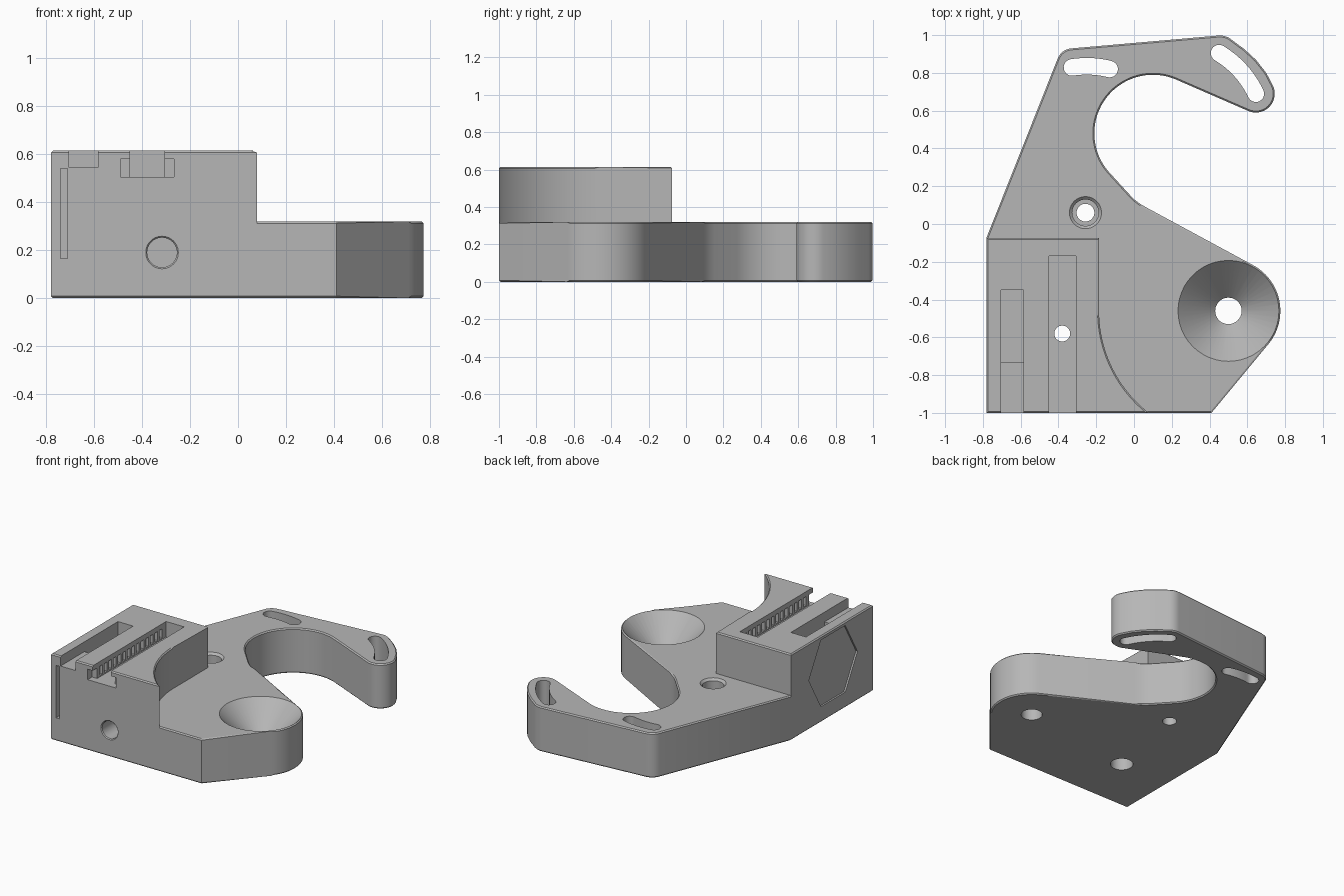
import bpy, bmesh
from math import sin, cos, radians, pi
from mathutils import Matrix, Vector

cube = bpy.data.objects.get("Cube")
if cube:
    bpy.data.objects.remove(cube, do_unlink=True)

grey = bpy.data.materials.new("plain grey")
grey.use_nodes = True
colour = (0.47, 0.47, 0.47, 1)
grey.diffuse_color = colour
grey.node_tree.nodes["Principled BSDF"].inputs["Base Color"].default_value = colour


def finish(name, bm):
    bmesh.ops.recalc_face_normals(bm, faces=bm.faces)
    mesh = bpy.data.meshes.new(name)
    bm.to_mesh(mesh)
    bm.free()
    mesh.materials.append(grey)
    obj = bpy.data.objects.new(name, mesh)
    bpy.context.collection.objects.link(obj)
    return obj


def arc(cx, cy, r, a0, a1, n=24):
    angles = [radians(a0 + (a1 - a0) * i / n) for i in range(n + 1)]
    return [(cx + r * cos(a), cy + r * sin(a)) for a in angles]


def prism(name, pts, z0, z1, chamfered=(), matrix=None):
    """Extrude an outline, chamfering the rims at the given heights."""
    bm = bmesh.new()
    face = bm.faces.new([bm.verts.new((x, y, z0)) for x, y in pts])
    top = bmesh.ops.extrude_face_region(bm, geom=[face])["geom"]
    for v in top:
        if isinstance(v, bmesh.types.BMVert):
            v.co.z = z1
    rims = [e for e in bm.edges
            if any(all(abs(v.co.z - z) < 1e-4 for v in e.verts) for z in chamfered)]
    if rims:
        bmesh.ops.bevel(bm, geom=rims, offset=0.008, segments=1, affect='EDGES')
    if matrix:
        bm.transform(matrix)
    return finish(name, bm)


def boxes(name, limits):
    bm = bmesh.new()
    for x0, x1, y0, y1, z0, z1 in limits:
        place = Matrix.Translation(((x0 + x1) / 2, (y0 + y1) / 2, (z0 + z1) / 2))
        size = Matrix.Diagonal((x1 - x0, y1 - y0, z1 - z0, 1))
        bmesh.ops.create_cube(bm, size=1, matrix=place @ size)
    return finish(name, bm)


def cone(name, start, end, r0, r1):
    start, end = Vector(start), Vector(end)
    axis = end - start
    bm = bmesh.new()
    bmesh.ops.create_cone(bm, cap_ends=True, segments=48, radius1=r0, radius2=r1,
                          depth=axis.length,
                          matrix=Matrix.Translation((start + end) / 2)
                          @ axis.to_track_quat('Z', 'Y').to_matrix().to_4x4())
    return finish(name, bm)


def combine(body, tool, operation='DIFFERENCE'):
    mod = body.modifiers.new("combine", 'BOOLEAN')
    mod.operation = operation
    mod.solver = 'EXACT'
    mod.object = tool
    bpy.context.view_layer.objects.active = body
    bpy.ops.object.modifier_apply(modifier=mod.name)
    bpy.data.objects.remove(tool, do_unlink=True)


BASE, TOP = 0.32, 0.615
PIVOT = (0.5, -0.46)

# Hooked base plate
outline = [(-0.78, -1), (0.41, -1)]
outline += arc(*PIVOT, 0.275, -40, 61.5)
outline += [(0.07, 0.085), (0.035, 0.105), (0.005, 0.127), (-0.02, 0.152)]
outline += arc(0.10, 0.48, 0.31, 222, 67, 40)
outline += arc(0.645, 0.69, 0.1, 247, 385, 20)
outline += [(0.70, 0.80), (0.645, 0.87), (0.585, 0.925)]
outline += arc(0.455, 0.90, 0.098, 48, 95, 8)
outline += arc(-0.325, 0.845, 0.085, 95, 159, 10)
outline += [(-0.78, -0.07)]
body = prism("mount_body", outline, 0, BASE, (0, BASE))

# Raised block with a scooped side
block = [(-0.78, -1), (0.08, -1)]
block += arc(*PIVOT, 0.685, 233, 180, 24)[1:]
block += [(-0.185, -0.075), (-0.78, -0.075)]
combine(body, prism("raised_block", block, 0.1, TOP, (TOP,)), 'UNION')

# Countersunk pivot hole
combine(body, cone("countersink", (*PIVOT, 0.12), (*PIVOT, BASE + 0.001), 0.07, 0.268))
combine(body, cone("pivot_hole", (*PIVOT, -0.1), (*PIVOT, 0.2), 0.07, 0.07))

# Counterbored screw hole behind the block
X, Y = -0.257, 0.06
combine(body, cone("screw_hole", (X, Y, -0.1), (X, Y, 0.4), 0.047, 0.047))
combine(body, cone("screw_counterbore", (X, Y, 0.16), (X, Y, 0.4), 0.07, 0.07))
combine(body, cone("screw_chamfer", (X, Y, 0.305), (X, Y, 0.335), 0.07, 0.1))

# Screw hole through the block, wide from below
X, Y = -0.38, -0.58
combine(body, cone("block_hole", (X, Y, -0.1), (X, Y, 0.7), 0.042, 0.042))
combine(body, cone("block_counterbore", (X, Y, -0.1), (X, Y, 0.3), 0.075, 0.075))

# Blind hole in the front
X, Z = -0.317, 0.19
combine(body, cone("front_hole", (X, -1.1, Z), (X, -0.7, Z), 0.062, 0.062))
combine(body, cone("front_chamfer", (X, -1.01, Z), (X, -0.99, Z), 0.078, 0.058))

# Curved adjustment slots in the arm
for cx, cy, a0, a1 in ((-0.25, 0.335, 99, 76), (0.193, 0.476, 59, 25.3)):
    half, r = 0.044, 0.5
    ends = [(cx + r * cos(radians(a)), cy + r * sin(radians(a))) for a in (a0, a1)]
    pts = arc(cx, cy, r + half, a0, a1, 12)
    pts += arc(*ends[1], half, a1, a1 - 180, 12)[1:]
    pts += arc(cx, cy, r - half, a1, a0, 12)[1:]
    pts += arc(*ends[0], half, a0 + 180, a0, 12)[1:-1]
    combine(body, prism("arm_slot", pts, -0.1, 0.5))

# Outer strap slot, deeper towards the back
combine(body, boxes("strap_slot", [(-0.705, -0.585, -1.1, -0.35, 0.545, 0.7)]))
combine(body, boxes("strap_pocket", [(-0.705, -0.585, -0.73, -0.35, 0.44, 0.7)]))

# Thin slit in the front
combine(body, boxes("front_slit", [(-0.74, -0.712, -1.1, -0.78, 0.165, 0.54)]))

# Toothed belt channel with a wide mouth
combine(body, boxes("belt_channel", [(-0.45, -0.307, -1.1, -0.17, 0.505, 0.7)]))
combine(body, boxes("belt_mouth", [(-0.49, -0.267, -1.1, -0.95, 0.505, 0.58)]))
teeth = []
for i in range(14):
    y = -0.92 + i * 0.052
    teeth += [(-0.48, -0.44, y, y + 0.03, 0.515, 0.58),
              (-0.317, -0.277, y, y + 0.03, 0.515, 0.58)]
combine(body, boxes("belt_teeth", teeth))

# Stepped hexagonal recess in the side
turn = Matrix.Translation((0, -0.55, 0.35)) @ Matrix.Rotation(-pi / 2, 4, 'Y')
for r, depth in ((0.275, 0.012), (0.24, 0.028)):
    pts = [(r * sin(k * pi / 3), r * cos(k * pi / 3)) for k in range(6)]
    combine(body, prism("hex_recess", pts, 0.78 - depth, 0.9, (), turn))

bpy.ops.object.select_all(action='DESELECT')
body.select_set(True)
bpy.context.view_layer.objects.active = body
bpy.ops.object.shade_smooth_by_angle(angle=radians(25))
